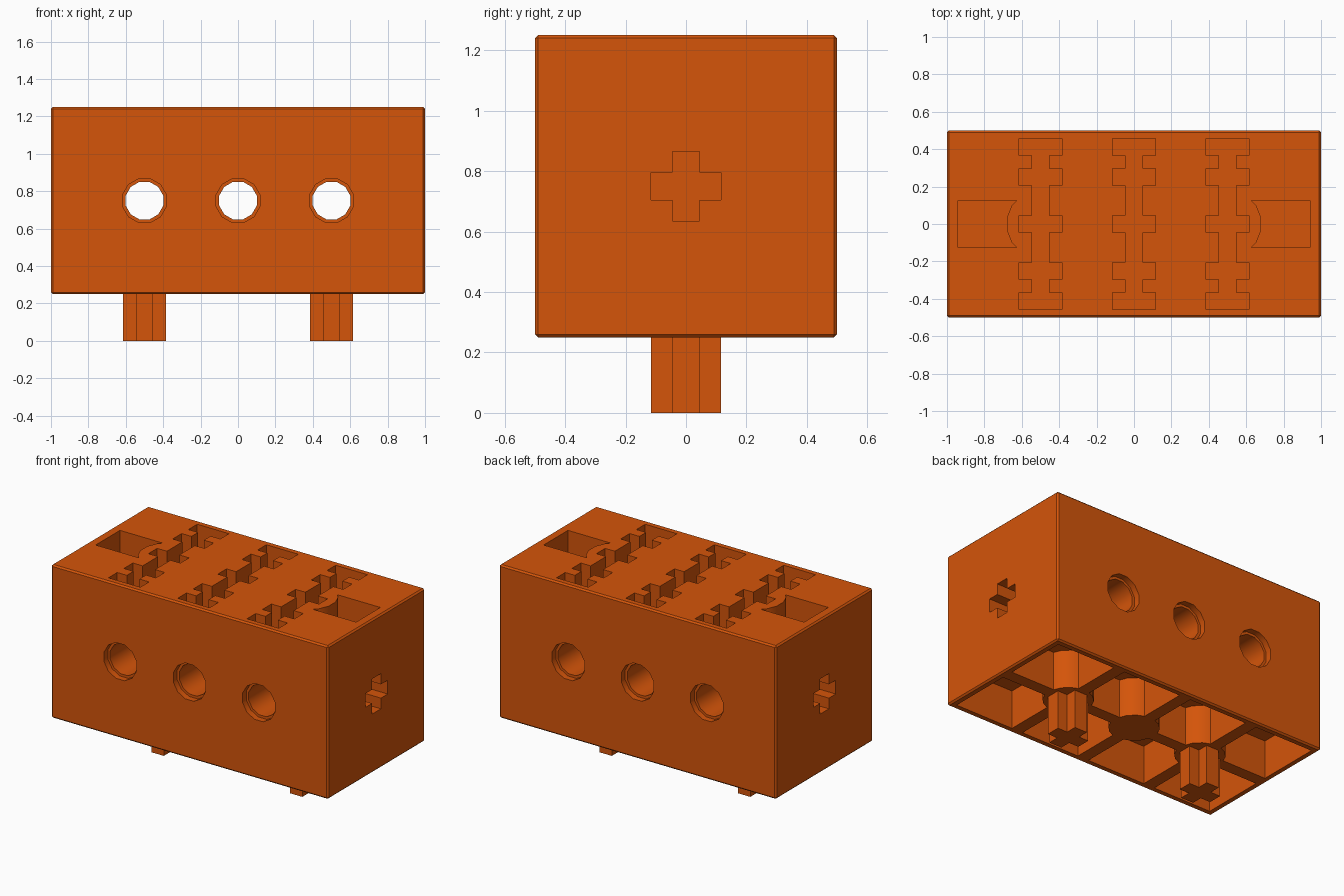
import bpy, bmesh
from math import cos, sin, pi
from mathutils import Matrix, Vector

if "Cube" in bpy.data.objects:
    bpy.data.objects.remove(bpy.data.objects["Cube"], do_unlink=True)

BOTTOM, TOP, MID, DEPTH = 0.25, 1.25, 0.75, 0.25
COLUMNS = (-0.5, 0.0, 0.5)
ARM, HALF = 0.115, 0.045          # cross reach and half thickness

orange = bpy.data.materials.new("orange plastic")
orange.use_nodes = True
orange.diffuse_color = (0.66, 0.09, 0.003, 1)
orange.node_tree.nodes["Principled BSDF"].inputs["Base Color"].default_value = orange.diffuse_color


def make(name, bm):
    bmesh.ops.recalc_face_normals(bm, faces=bm.faces)
    mesh = bpy.data.meshes.new(name)
    bm.to_mesh(mesh)
    bm.free()
    mesh.materials.append(orange)
    obj = bpy.data.objects.new(name, mesh)
    bpy.context.collection.objects.link(obj)
    return obj


def box(bm, lo, hi):
    lo, hi = Vector(lo), Vector(hi)
    size = Matrix.Diagonal((*(hi - lo), 1))
    bmesh.ops.create_cube(bm, size=1, matrix=Matrix.Translation((lo + hi) / 2) @ size)


def prism(bm, outline, place, lo, hi):
    """Extrude a 2D outline from depth lo to hi; place maps (u, v, depth) to a point."""
    face = bm.faces.new([bm.verts.new(place(u, v, lo)) for u, v in outline])
    new = bmesh.ops.extrude_face_region(bm, geom=[face])["geom"]
    shift = Vector(place(0, 0, hi)) - Vector(place(0, 0, lo))
    bmesh.ops.translate(bm, vec=shift, verts=[g for g in new if isinstance(g, bmesh.types.BMVert)])


def circle(radius, sides):
    return [(radius * cos(2 * pi * (i + 0.5) / sides), radius * sin(2 * pi * (i + 0.5) / sides))
            for i in range(sides)]


def cut(target, cutter):
    cutter.hide_render = True
    mod = target.modifiers.new("cut", 'BOOLEAN')
    mod.operation, mod.solver, mod.object = 'DIFFERENCE', 'EXACT', cutter
    bpy.context.view_layer.objects.active = target
    bpy.ops.object.modifier_apply(modifier=mod.name)
    bpy.data.objects.remove(cutter, do_unlink=True)


def stepped(steps):
    """Symmetric outline from (half width, v) steps that run down one side."""
    return steps + [(-u, v) for u, v in reversed(steps)]


cross = stepped([(HALF, ARM), (HALF, HALF), (ARM, HALF),
                 (ARM, -HALF), (HALF, -HALF), (HALF, -ARM)])

# Body block with a fine chamfer
bm = bmesh.new()
box(bm, (-1, -0.5, BOTTOM), (1, 0.5, TOP))
bmesh.ops.bevel(bm, geom=bm.edges[:], offset=0.01, segments=1, affect='EDGES')
body = make("block_body", bm)

# Hollow cells below and end pockets on top
bm = bmesh.new()
edges = [-0.96, -0.54, -0.46, -0.04, 0.04, 0.46, 0.54, 0.96]
for x0, x1 in zip(edges[::2], edges[1::2]):
    for y0, y1 in ((-0.46, -0.04), (0.04, 0.46)):
        box(bm, (x0, y0, BOTTOM - 0.1), (x1, y1, BOTTOM + DEPTH))
for x0, x1 in ((-0.94, -0.6), (0.6, 0.94)):
    box(bm, (x0, -0.125, TOP - DEPTH), (x1, 0.125, TOP + 0.1))
cavities = make("cavities", bm)

# Round posts left standing: slim in the cells, wider beside the top pockets
bm = bmesh.new()
for x in COLUMNS:
    prism(bm, circle(0.15, 16), lambda u, v, d: (x + u, v, d), 0, MID - 0.05)
    prism(bm, circle(0.183, 16), lambda u, v, d: (x + u, v, d), MID + 0.05, 1.5)
cut(cavities, make("posts", bm))
cut(body, cavities)

# Toothed slots across the top
half = [(ARM, 0.457), (ARM, 0.367), (HALF, 0.367), (HALF, 0.298), (ARM, 0.298),
        (ARM, 0.205), (HALF, 0.205), (HALF, HALF), (ARM, HALF)]
slot = stepped(half + [(u, -v) for u, v in reversed(half)])
bm = bmesh.new()
for x in COLUMNS:
    prism(bm, slot, lambda u, v, d: (x + u, v, d), TOP - DEPTH, TOP + 0.1)
cut(body, make("slots", bm))

# Through holes with a shallow wider rim on both sides
bm = bmesh.new()
for x in COLUMNS:
    prism(bm, circle(0.104, 12), lambda u, v, d: (x + u, d, MID + v), -0.6, 0.6)
cut(body, make("bores", bm))
bm = bmesh.new()
for x in COLUMNS:
    for side in (-1, 1):
        prism(bm, circle(0.121, 12), lambda u, v, d: (x + u, d, MID + v), side * 0.46, side * 0.6)
cut(body, make("bore_rims", bm))

# Cross sockets in both ends
bm = bmesh.new()
for side in (-1, 1):
    prism(bm, cross, lambda u, v, d: (d, u, MID + v), side * (1 - DEPTH), side * 1.1)
cut(body, make("sockets", bm))

# Cross pins under the outer posts
for name, x in (("right_pin", -0.5), ("left_pin", 0.5)):
    bm = bmesh.new()
    prism(bm, cross, lambda u, v, d: (x + u, v, d), 0, BOTTOM)
    make(name, bm)

# Soft shading on the round walls only
bpy.ops.object.select_all(action='DESELECT')
body.select_set(True)
bpy.context.view_layer.objects.active = body
bpy.ops.object.shade_smooth_by_angle(angle=0.6)
